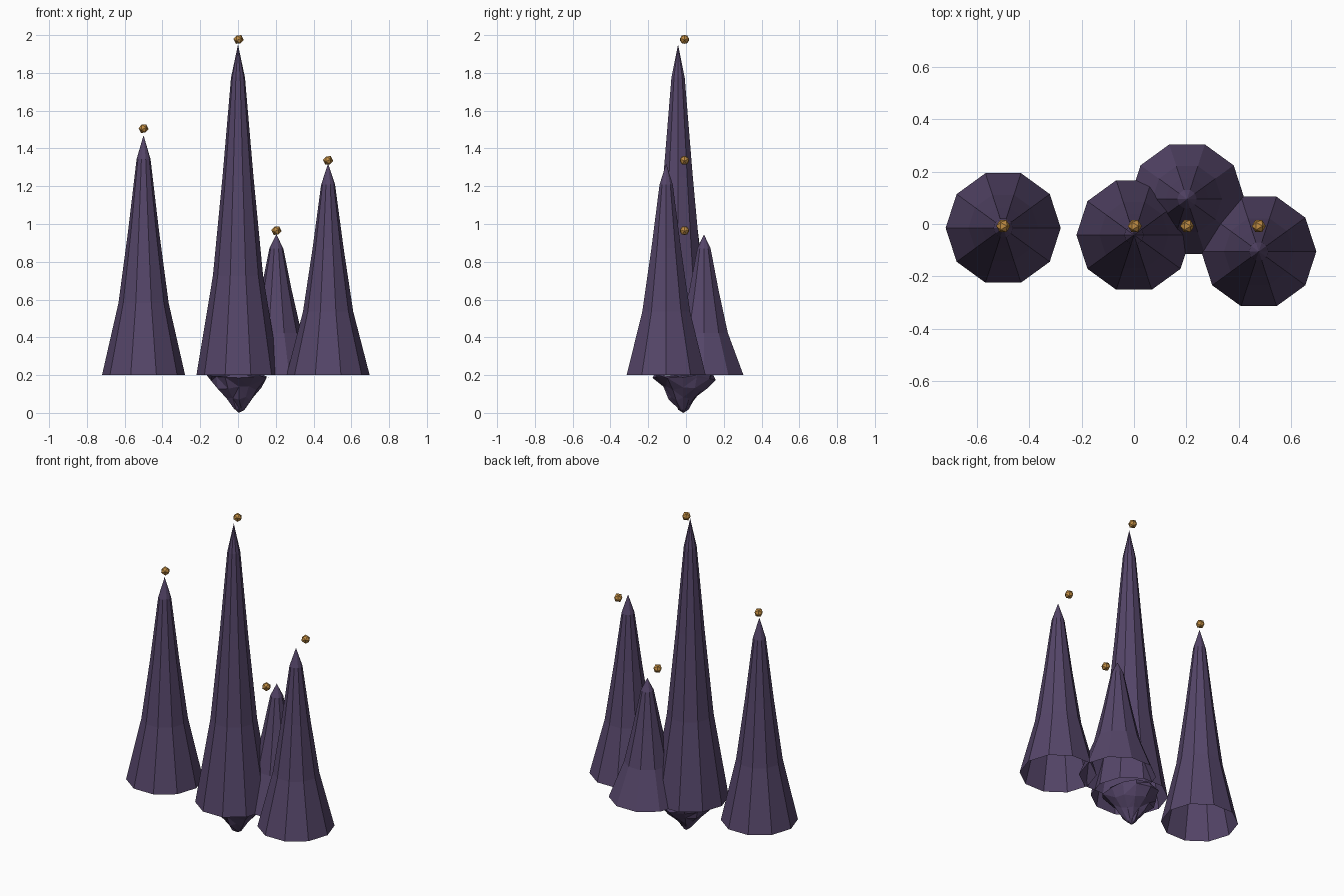
import bpy, bmesh, math, random
from mathutils import Matrix

random.seed(4)
cube = bpy.data.objects.get("Cube")
if cube:
    bpy.data.objects.remove(cube, do_unlink=True)


def material(name, rgb):
    m = bpy.data.materials.new(name)
    m.use_nodes = True
    m.diffuse_color = (*rgb, 1)
    m.node_tree.nodes["Principled BSDF"].inputs["Base Color"].default_value = (*rgb, 1)
    return m


purple = material("dusky purple", (0.09, 0.06, 0.14))
amber = material("amber", (0.52, 0.26, 0.055))


def finish(bm, name, mat):
    mesh = bpy.data.meshes.new(name)
    bm.to_mesh(mesh)
    bm.free()
    mesh.materials.append(mat)
    obj = bpy.data.objects.new(name, mesh)
    bpy.context.collection.objects.link(obj)
    return obj


def loft(name, mat, centre, profile, tip, sides=10, rough=0.0, cap=False):
    """Stack rings of (radius, height) and close them at a tip."""
    bm = bmesh.new()
    x, y = centre
    rings = []
    for radius, z in profile:
        ring = []
        for i in range(sides):
            a = math.tau * i / sides
            r = radius * (1 + random.uniform(-rough, rough))
            dz = 0.1 * random.uniform(-rough, rough)
            ring.append(bm.verts.new((x + r * math.cos(a), y + r * math.sin(a), z + dz)))
        rings.append(ring)
    top = bm.verts.new((x, y, tip))
    for i in range(sides):
        j = (i + 1) % sides
        for low, high in zip(rings, rings[1:]):
            bm.faces.new((low[i], low[j], high[j], high[i]))
        bm.faces.new((rings[-1][i], rings[-1][j], top))
    if cap:
        bm.faces.new(rings[0][::-1])
    if tip < profile[0][1]:
        bmesh.ops.reverse_faces(bm, faces=bm.faces)
    if rough:
        bmesh.ops.triangulate(bm, faces=bm.faces)
    return finish(bm, name, mat)


# Hollow spires, open underneath, each with a floating bead above
BASE = 0.2
SHAPE = ((0.22, 0), (0.133, 0.3), (0.082, 0.6), (0.037, 0.9))
SPIRES = {
    "tall": (0.0, -0.042, 1.95, 1.977),
    "right": (-0.5, -0.015, 1.47, 1.505),
    "left": (0.477, -0.105, 1.32, 1.337),
    "back": (0.203, 0.095, 0.945, 0.965),
}
for label, (x, y, tip, bead_z) in SPIRES.items():
    profile = [(r, BASE + f * (tip - BASE)) for r, f in SHAPE]
    loft(label + "_spire", purple, (x, y), profile, tip)

    # Bead turned so that an edge points up
    bm = bmesh.new()
    turn = Matrix.Rotation(math.atan(2) / 2, 4, "Y")
    bmesh.ops.create_icosphere(bm, subdivisions=1, radius=0.027, matrix=turn)
    bead = finish(bm, label + "_bead", amber)
    bead.location = (x if label != "tall" else 0.003, -0.008, bead_z)

# Rough rock tapering down below the tall spire
loft("hanging_rock", purple, (0.005, -0.015),
     ((0.16, 0.2), (0.155, 0.18), (0.118, 0.13), (0.07, 0.075), (0.027, 0.02)),
     0.0, sides=12, rough=0.12, cap=True)
